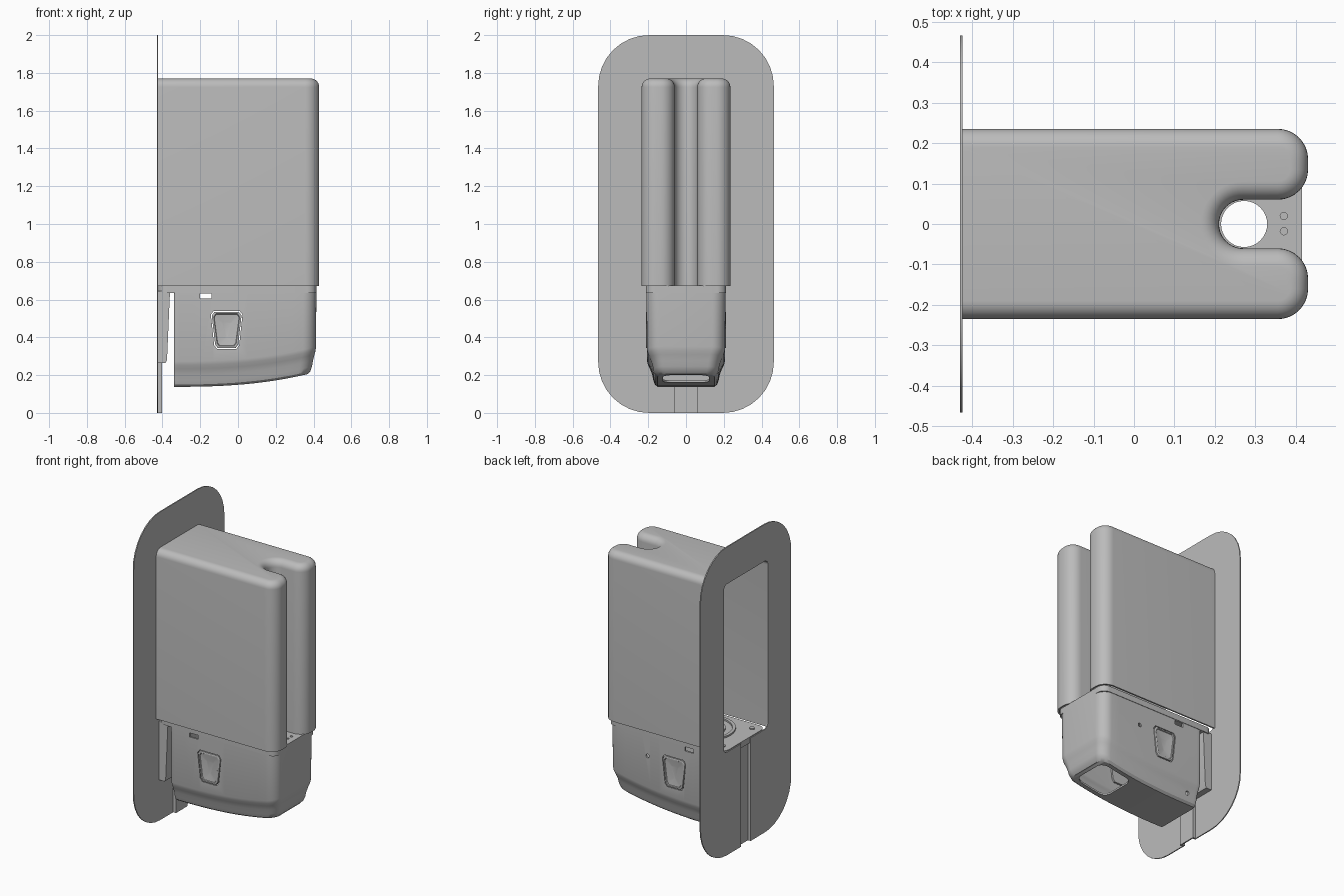
import bpy, bmesh
from math import radians, sin, cos, pi
from mathutils import Matrix

if "Cube" in bpy.data.objects:
    bpy.data.objects.remove(bpy.data.objects["Cube"])

grey = bpy.data.materials.new("neutral grey")
grey.use_nodes = True
grey.diffuse_color = (0.5, 0.5, 0.5, 1)
grey.node_tree.nodes["Principled BSDF"].inputs["Base Color"].default_value = (0.5, 0.5, 0.5, 1)


def arc(cx, cy, r, a0, a1, n=8):
    steps = [radians(a0 + (a1 - a0) * i / n) for i in range(n + 1)]
    return [(cx + r * cos(a), cy + r * sin(a)) for a in steps]


def rounded(x0, x1, y0, y1, r):
    return (arc(x1 - r, y1 - r, r, 0, 90) + arc(x0 + r, y1 - r, r, 90, 180)
            + arc(x0 + r, y0 + r, r, 180, 270) + arc(x1 - r, y0 + r, r, 270, 360))


def circle(x, y, r, n=32):
    return arc(x, y, r, 0, 360, n)[:-1]


def loft(name, rings, closed=True, start=True, end=True, strip=False):
    """Skin a stack of equal rings, with optional caps."""
    bm = bmesh.new()
    rows = [[bm.verts.new(p) for p in ring] for ring in rings]
    n = len(rows[0])
    for a, b in zip(rows, rows[1:]):
        for i in range(n if closed else n - 1):
            j = (i + 1) % n
            bm.faces.new((a[i], a[j], b[j], b[i]))
    if start:
        bm.faces.new(rows[0])
    if strip:                       # cap a mirrored ring with cross strips
        last = rows[-1]
        for i in range(n // 2 - 1):
            bm.faces.new((last[i], last[i + 1], last[n - 2 - i], last[n - 1 - i]))
    elif end:
        bm.faces.new(rows[-1])
    bmesh.ops.recalc_face_normals(bm, faces=bm.faces)
    mesh = bpy.data.meshes.new(name)
    bm.to_mesh(mesh)
    bm.free()
    obj = bpy.data.objects.new(name, mesh)
    bpy.context.collection.objects.link(obj)
    mesh.materials.append(grey)
    return obj


def prism(name, outline, lo, hi, axis="z"):
    place = {"x": lambda a, b, c: (c, a, b),
             "y": lambda a, b, c: (a, c, b),
             "z": lambda a, b, c: (a, b, c)}[axis]
    return loft(name, [[place(a, b, c) for a, b in outline] for c in (lo, hi)])


def apply(obj, kind, **settings):
    mod = obj.modifiers.new(kind.lower(), kind)
    for key, value in settings.items():
        setattr(mod, key, value)
    bpy.context.view_layer.objects.active = obj
    bpy.ops.object.modifier_apply(modifier=mod.name)


def cut(obj, cutter):
    apply(obj, "BOOLEAN", operation="DIFFERENCE", object=cutter, solver="EXACT")
    bpy.data.objects.remove(cutter)


# Wall plate with a large window and a cable groove
plate = prism("wall_plate", rounded(-0.465, 0.465, 0, 2, 0.27), -0.43, -0.423, "x")
cut(plate, prism("cutter", rounded(-0.225, 0.225, 0.668, 1.76, 0.03), -0.5, -0.4, "x"))
groove = [(-0.048, -0.1), (0.048, -0.1), (0.048, 0.7), (-0.048, 0.7)]
cut(plate, prism("cutter", groove, -0.5, -0.4, "x"))
channel = [(-0.43, -0.06), (-0.403, -0.06), (-0.403, 0.06), (-0.43, 0.06),
           (-0.43, 0.048), (-0.411, 0.048), (-0.411, -0.048), (-0.43, -0.048)]
prism("cable_channel", channel, 0, 0.66)


# Container: forked shell, open at the back and below
def fork(d, z):
    r = 0.075 - d
    half = (arc(0.27, 0, 0.06 + d, 180, 90, 10) + arc(0.355, 0.135, r, 270, 360)
            + arc(0.355, 0.16, r, 0, 90) + [(-0.428, 0.235 - d)])
    mirror = [(x, -y) for x, y in reversed(half[1:])]
    return [(x, y, z) for x, y in mirror + half]


rounding = 0.045
rings = [fork(0, 0.672)]
for i in range(8):
    a = i / 7 * pi / 2
    rings.append(fork(rounding * (1 - cos(a)), 1.77 - rounding * (1 - sin(a))))
container = loft("container", rings, closed=False, start=False)
apply(container, "SOLIDIFY", thickness=0.01, offset=-1)

# Floor between the container and the lower housing
floor = prism("floor", rounded(-0.425, 0.415, -0.213, 0.213, 0.05), 0.636, 0.674)
cut(floor, prism("cutter", circle(0.272, 0, 0.057), 0.5, 0.8))
for y in (-0.018, 0.02):
    cut(floor, prism("cutter", circle(0.37, y, 0.009, 12), 0.66, 0.8))
for r in (0.17, 0.11):
    ring = prism("floor_ring", circle(-0.15, 0, r), 0.67, 0.684)
    cut(ring, prism("cutter", circle(-0.15, 0, r - 0.02), 0.6, 0.8))
for x in (-0.37, 0.05):
    for y in (-0.15, 0.15):
        prism("floor_screw", circle(x, y, 0.015, 12), 0.67, 0.682)


# Lower housing: hollow, with a curved underside and pinched lower edge
def section(dy, dx, h=None):
    half = arc(-0.325, 0.195, 0.015, 180, 90, 4)
    half += [(-0.31 + 0.06 * i, 0.21) for i in range(11)]
    half += arc(0.345, 0.14, 0.07, 90, 0)
    ring = []
    for x, y in half + [(x, -y) for x, y in reversed(half)]:
        x = -0.34 + (x + 0.34) * (0.755 - dx) / 0.755
        z = 0.64 if h is None else 0.138 + h + 0.075 * ((x + 0.34) / 0.74) ** 2.5
        ring.append((x, y * (0.21 - dy) / 0.21, z))
    return ring


pinch = [(0.004, 0.002, 0.135), (0.009, 0.004, 0.115), (0.019, 0.01, 0.095),
         (0.031, 0.018, 0.065), (0.037, 0.023, 0.035), (0.045, 0.032, 0.012),
         (0.06, 0.045, 0)]
housing = loft("lower_housing", [section(0, 0)] + [section(*p) for p in pinch],
               start=False, strip=True)
apply(housing, "SOLIDIFY", thickness=0.012, offset=-1)
cut(housing, prism("cutter", rounded(0.12, 0.345, -0.122, 0.122, 0.05), 0.05, 0.3))

# Side details: latch notches, sensor hole and trapezoid buttons
notch = [(-0.2, 0.605), (-0.14, 0.605), (-0.14, 0.632), (-0.2, 0.632)]


def trapezoid(d, y):
    corners = [(-0.146 + d, 0.54 - d), (0.026 - d, 0.54 - d),
               (0.004 - d, 0.338 + d), (-0.124 + d, 0.338 + d)]
    ring = []
    for i, (x, z) in enumerate(corners):      # chamfer each corner
        for k in (i - 1, (i + 1) % 4):
            ox, oz = corners[k]
            ring.append((x + (ox - x) * 0.1, y, z + (oz - z) * 0.1))
    return ring


for side in (-1, 1):
    cut(housing, prism("cutter", notch, side * 0.18, side * 0.25, "y"))
    cut(housing, loft("cutter", [trapezoid(0, side * y) for y in (0.18, 0.25)]))
    steps = [(0.005, 0.19), (0.005, 0.21), (0.009, 0.213), (0.015, 0.213),
             (0.018, 0.208), (0.06, 0.2)]
    loft("side_button", [trapezoid(d, side * y) for d, y in steps])
cut(housing, prism("cutter", circle(0.13, 0.5, 0.012, 16), 0.18, 0.25, "y"))
cut(housing, prism("cutter", circle(-0.26, 0.195, 0.013, 16), 0.14, 0.25, "y"))

# Rear bracket behind the housing
bracket_profile = [(-0.425, 0.645), (-0.36, 0.645), (-0.376, 0.28), (-0.384, 0.265),
                   (-0.425, 0.265)]
bracket = prism("rear_bracket", bracket_profile, -0.205, 0.205, "y")
cut(bracket, prism("cutter", groove, -0.5, -0.41, "x"))

# Smooth curved faces, keep real edges crisp
for obj in bpy.context.collection.objects:
    if obj.type == "MESH" and obj.data.materials and obj.data.materials[0] == grey:
        for poly in obj.data.polygons:
            poly.use_smooth = True
        obj.data.set_sharp_from_angle(angle=radians(30))
